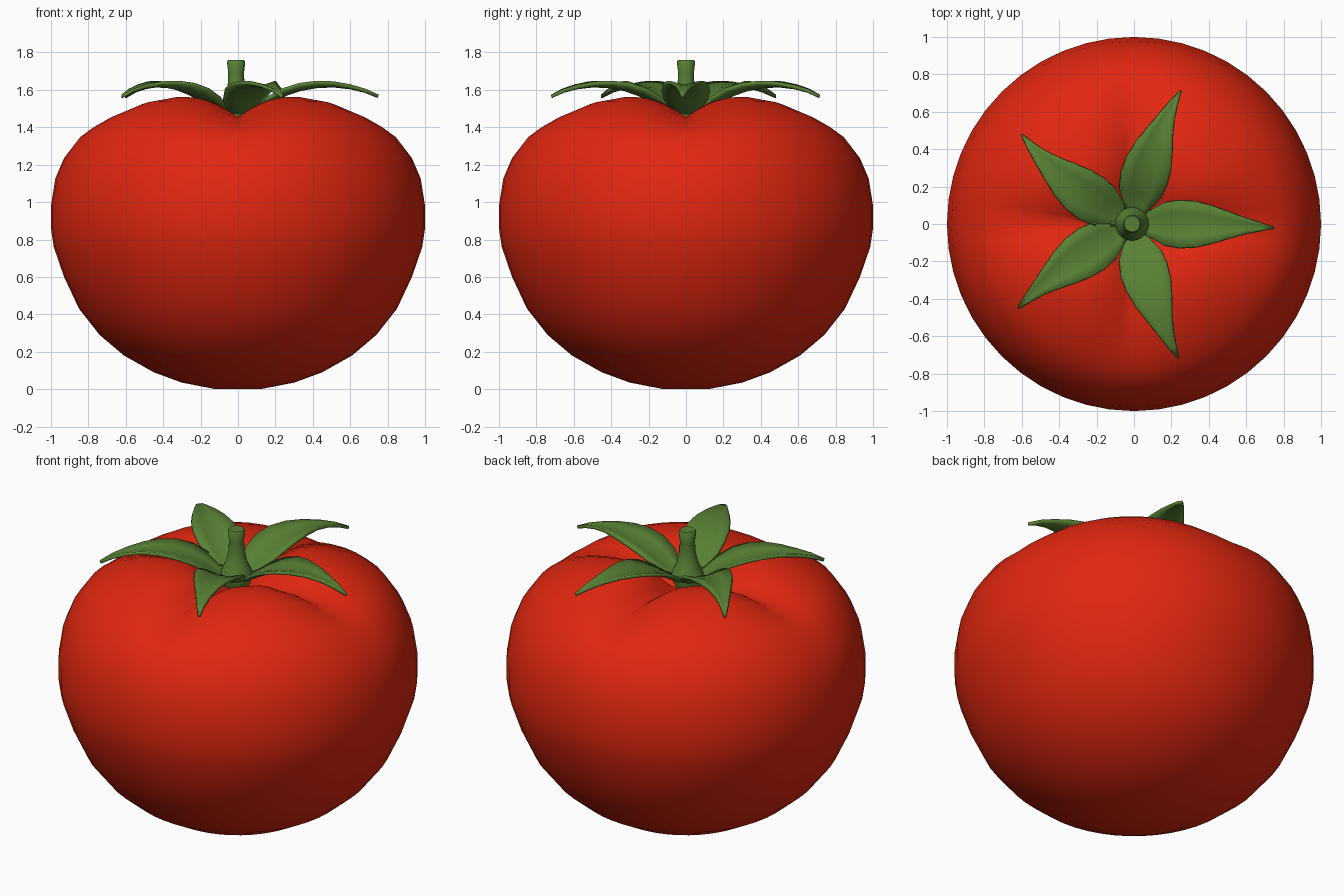
import bpy, bmesh, math
from mathutils import Vector

if "Cube" in bpy.data.objects:
    bpy.data.objects.remove(bpy.data.objects["Cube"])


def material(name, rgb):
    m = bpy.data.materials.new(name)
    m.diffuse_color = (*rgb, 1)
    m.use_nodes = True
    m.node_tree.nodes["Principled BSDF"].inputs["Base Color"].default_value = m.diffuse_color
    return m


RED = material("ripe red", (0.75, 0.02, 0.005))
GREEN = material("leaf green", (0.10, 0.22, 0.035))


def finish(name, bm, mat, angle=180):
    bmesh.ops.recalc_face_normals(bm, faces=bm.faces)
    me = bpy.data.meshes.new(name)
    bm.to_mesh(me)
    bm.free()
    ob = bpy.data.objects.new(name, me)
    bpy.context.collection.objects.link(ob)
    me.materials.append(mat)
    bpy.ops.object.select_all(action='DESELECT')
    ob.select_set(True)
    bpy.context.view_layer.objects.active = ob
    bpy.ops.object.shade_smooth_by_angle(angle=math.radians(angle))
    return ob


def lathe(profile, segs, shape=lambda r, z, a: z, cx=0.0):
    """Closed revolve; first and last profile points lie on the axis."""
    bm = bmesh.new()
    lo = bm.verts.new((cx, 0, profile[0][1]))
    hi = bm.verts.new((cx, 0, profile[-1][1]))
    rings = []
    for r, z in profile[1:-1]:
        ring = []
        for i in range(segs):
            a = 2 * math.pi * i / segs
            ring.append(bm.verts.new((cx + r * math.cos(a), r * math.sin(a), shape(r, z, a))))
        rings.append(ring)
    for i in range(segs):
        j = (i + 1) % segs
        bm.faces.new((lo, rings[0][j], rings[0][i]))
        bm.faces.new((hi, rings[-1][i], rings[-1][j]))
        for p, q in zip(rings, rings[1:]):
            bm.faces.new((p[i], p[j], q[j], q[i]))
    return bm


# Fruit: revolved profile with four shoulder lobes on the diagonals
def lobes(r, z, a):
    if z < 1.0:
        return z
    fade = min(1, r / 0.25) * max(0, min(1, (1.0 - r) / 0.5))
    return z - 0.105 * fade * (1 - abs(math.sin(2 * a))) ** 1.3


fruit = [(0, 0), (0.12, 0), (0.3, 0.035), (0.45, 0.09), (0.61, 0.18), (0.74, 0.29),
         (0.85, 0.43), (0.93, 0.6), (0.985, 0.76), (1.0, 0.86), (1.0, 0.98),
         (0.977, 1.13), (0.93, 1.25), (0.85, 1.37), (0.78, 1.43), (0.7, 1.48),
         (0.56, 1.54), (0.42, 1.562), (0.3, 1.548), (0.2, 1.5), (0.1, 1.42), (0, 1.37)]
finish("tomato_fruit", lathe(fruit, 48, lobes), RED)

# Stem: flared base, thin neck, slightly wider cut top
stem = [(0, 1.4), (0.07, 1.42), (0.092, 1.48), (0.085, 1.51), (0.06, 1.56), (0.045, 1.63),
        (0.042, 1.69), (0.049, 1.75), (0.042, 1.76), (0, 1.758)]
finish("stem", lathe(stem, 20, cx=-0.01), GREEN, 50)

# Sepals: (distance, height, half width) stations along each cupped leaf
STATIONS = [(0.03, 1.46, 0.04), (0.10, 1.485, 0.075), (0.17, 1.53, 0.115), (0.25, 1.572, 0.128),
            (0.34, 1.602, 0.122), (0.43, 1.618, 0.10), (0.52, 1.622, 0.07),
            (0.61, 1.612, 0.042), (0.69, 1.593, 0.022), (0.76, 1.565, 0.004)]


def sepal(name, angle, bend):
    bm = bmesh.new()
    rows = []
    for d, z, w in STATIONS:
        a = math.radians(angle + bend * (d / 0.76) ** 2)
        out = Vector((math.cos(a), math.sin(a), 0))
        side = Vector((-out.y, out.x, 0))
        rows.append([bm.verts.new(Vector((-0.01, 0, z)) + out * d + side * (w * u)
                                  + Vector((0, 0, 0.22 * w * u * u)))
                     for u in (-1, -0.5, 0, 0.5, 1)])
    for p, q in zip(rows, rows[1:]):
        for i in range(4):
            bm.faces.new((p[i], q[i], q[i + 1], p[i + 1]))
    ob = finish(name, bm, GREEN, 60)
    mod = ob.modifiers.new("thickness", 'SOLIDIFY')
    mod.thickness = 0.018
    mod.offset = 0


for n, (angle, bend) in enumerate([(0, -1.5), (76, -6), (149, -8), (211, 5.5), (284, 5)]):
    sepal(f"sepal_{n + 1}", angle, bend)
